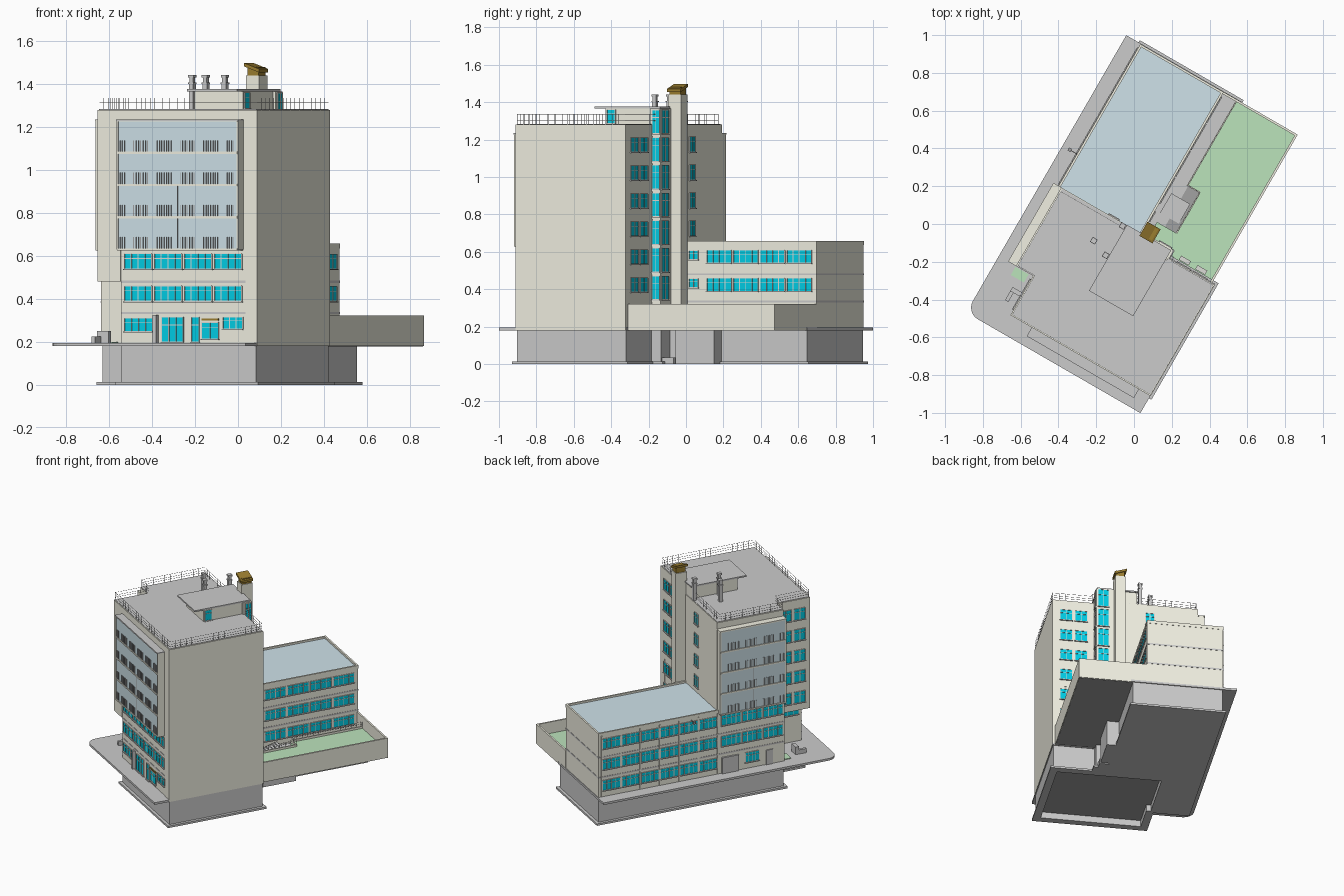
import bpy, bmesh, math
from mathutils import Matrix, Vector

if "Cube" in bpy.data.objects:
    bpy.data.objects.remove(bpy.data.objects["Cube"])

ROT = Matrix.Rotation(math.radians(-30), 4, 'Z')   # plan is turned 30 degrees
WALL, GREY, DARK = (.88, .87, .76), (.62, .62, .62), (.36, .36, .36)
CYAN, GLASS, GRASS, BROWN = (.0, .62, .80), (.62, .76, .82), (.50, .77, .50), (.33, .21, .03)
FRAME = (.72, .72, .68)
parts, mats = {}, {}


def part(name, col):
    return parts.setdefault(name, (bmesh.new(), col))[0]


def prism(name, col, pts, z0, z1):
    bm = part(name, col)
    lo = [bm.verts.new((x, y, z0)) for x, y in pts]
    hi = [bm.verts.new((x, y, z1)) for x, y in pts]
    bm.faces.new(lo[::-1])
    bm.faces.new(hi)
    n = len(pts)
    for i in range(n):
        j = (i + 1) % n
        bm.faces.new((lo[i], lo[j], hi[j], hi[i]))
    return lo + hi


def box(name, col, x0, x1, y0, y1, z0, z1):
    return prism(name, col, [(x0, y0), (x1, y0), (x1, y1), (x0, y1)], z0, z1)


def on_wall(name, col, face, c, d, a0, a1, z0, z1):
    """Box standing d proud of the wall plane c; face is like 'x+' or 'y-'."""
    lo, hi = (c - .004, c + d) if face[1] == '+' else (c - d, c + .004)
    if face[0] == 'x':
        box(name, col, lo, hi, a0, a1, z0, z1)
    else:
        box(name, col, a0, a1, lo, hi, z0, z1)


def window(face, c, a0, a1, z0, z1, n=4):
    on_wall('window_panes', CYAN, face, c, .002, a0, a1, z0, z1)
    t = .002
    for i in range(n + 1):
        a = a0 + (a1 - a0) * i / n
        on_wall('window_frames', FRAME, face, c, .005, a - t, a + t, z0, z1)
    for z in (z0, z0 + (z1 - z0) * .68, z1):
        on_wall('window_frames', FRAME, face, c, .005, a0, a1, z - .0015, z + .0015)
    on_wall('window_sills', GREY, face, c, .009, a0 - .004, a1 + .004, z0 - .006, z0 - .002)


def window_row(face, c, a0, pitch, count, z0, z1, gap=.014):
    for i in range(count):
        window(face, c, a0 + i * pitch, a0 + (i + 1) * pitch - gap, z0, z1)


def glazed_bay(face, c, d, a0, a1):
    on_wall('bay_glazing', GLASS, face, c, d - .006, a0 + .004, a1 - .004, .635, 1.23)
    for i in range(5):
        z = .63 + .15 * i
        on_wall('bay_floors', WALL, face, c, d, a0, a1, z - .005, z + .005)
        if i == 4:
            break
        k, s = int((a1 - a0) / .0125), .0125
        for j in range(1, k):
            if j % 10 not in (4, 5, 6):       # grouped balusters
                a = a0 + j * s
                on_wall('bay_balusters', DARK, face, c, d - .002, a - .0015, a + .0015, z + .005, z + .058)
    for a in (a0, a1):
        on_wall('bay_floors', WALL, face, c, d - .002, a - .004, a + .004, .63, 1.23)
    m = (a0 + a1) / 2
    on_wall('bay_balusters', DARK, face, c, d - .003, m - .0015, m + .0015, .636, .93)


def railing(name, pts, z0, heights, step, t=.0007, closed=True):
    pts = [Vector(p) for p in pts]
    for p, q in zip(pts, pts[1:] + (pts[:1] if closed else [])):
        x0, x1, y0, y1 = min(p.x, q.x), max(p.x, q.x), min(p.y, q.y), max(p.y, q.y)
        for h in heights:
            box(name, GREY, x0 - t, x1 + t, y0 - t, y1 + t, z0 + h - t, z0 + h + t)
        n = max(1, round((q - p).length / step))
        for i in range(n):
            v = p.lerp(q, i / n)
            box(name, GREY, v.x - t, v.x + t, v.y - t, v.y + t, z0, z0 + heights[-1])


# basement with plinth; the tower half is recessed underneath
for n, g, z0, z1 in (('basement', 0, 0, .182), ('plinth', .02, 0, .014)):
    prism(n, GREY, [(-.2, -.1), (.25 + g, -.1), (.25 + g, -.01 + g), (.155 + g, -.01 + g), (.155 + g, .838 + g),
          (-.44 - g, .838 + g), (-.44 - g, -.5 - g), (-.2, -.5 - g)], z0, z1)
    box(n, GREY, -.2 - g, -.17, -.74 - g, -.5, z0, z1)
    box(n, GREY, -.17, .525 + g, -.74 - g, -.71, z0, z1)
    box(n, GREY, .495, .525 + g, -.71, -.068 + g, z0, z1)
    box(n, GREY, .25, .495, -.1, -.068 + g, z0, z1)
box('basement_floor', DARK, -.2, .5, -.72, -.09, .045, .06)
box('terrace_base', GREY, .15, .235, .07, .31, 0, .18)
box('basement_step', GREY, .13, .24, -.012, .06, 0, .035)

# pavement slab with one rounded corner
arc = [(-.465 + .07 * math.cos(a), -.78 + .07 * math.sin(a))
       for a in [math.pi + math.pi / 12 * i for i in range(7)]]
prism('pavement', GREY, arc + [(.53, -.85), (.53, -.06), (.235, -.06), (.235, .32), (.17, .32),
      (.17, .845), (-.535, .845)], .18, .195)

# raised garden
prism('garden_bed', DARK, [(.15, -.05), (.51, -.05), (.51, .838), (.145, .838)], .178, .2)
prism('lawn', GRASS, [(.22, -.05), (.505, -.05), (.505, .834), (.145, .834), (.145, .315), (.22, .315)], .2, .24)
box('lawn', GRASS, .1, .23, -.03, .07, .19, .235)
box('garden_wall', WALL, .502, .514, -.062, .843, .18, .322)
box('garden_wall', WALL, .06, .502, .831, .843, .18, .322)
box('garden_wall', WALL, .14, .148, .315, .831, .19, .255)
box('garden_wall', WALL, .148, .22, .315, .323, .19, .255)
box('garden_wall', WALL, .215, .223, .07, .315, .19, .255)
railing('terrace_railing', [(.144, .83), (.144, .319), (.219, .319), (.219, .08)], .255, (.015, .03), .04, closed=False)
for i in range(7):
    box('garden_stairs', GREY, .09, .205, .1 + i * .02, .12 + i * .02, .19, .2 + .006 * i)
for i in range(2):
    box('garden_benches', FRAME, .30 + .1 * i, .36 + .1 * i, -.045, -.02, .24, .262)

# low wing with parapet and flat roof
box('wing', WALL, -.445, .06, -.05, .84, .18, .64)
box('wing_roof', GLASS, -.435, .05, -.03, .83, .638, .644)
box('wing_parapet', WALL, -.447, -.435, -.03, .842, .635, .657)
box('wing_parapet', WALL, .05, .062, -.03, .842, .635, .657)
box('wing_parapet', WALL, -.435, .05, .83, .842, .635, .657)

# tower: narrow lower floors, wider upper floors
prism('tower_lower', WALL, [(-.2, -.742), (.53, -.742), (.53, -.067), (.1, -.067), (.1, -.032), (-.445, -.032),
      (-.445, -.503), (-.2, -.503)], .18, .63)
upper = [(-.325, -.745), (.532, -.745), (.532, -.065), (.1, -.065), (.1, -.025), (-.43, -.025), (-.43, -.505), (-.325, -.505)]
prism('tower_upper', WALL, upper, .63, 1.28)
box('tower_upper', WALL, -.325, -.2, -.745, -.505, .48, .63)
box('tower_upper', WALL, .47, .532, -.745, -.065, .18, .63)
prism('tower_roof', GREY, [(x * .985 + .001, y * .985 - .005) for x, y in upper], 1.275, 1.283)
railing('roof_railing', [(-.318, -.738), (.528, -.738), (.528, -.072), (.27, -.072), (.27, -.045),
        (-.422, -.045), (-.422, -.498), (-.318, -.498)], 1.28, (.02, .035, .055), .04)

# belts around the lower floors
for z in (.335, .48):
    on_wall('belts', GREY, 'y-', -.742, .002, -.2, .47, z - .005, z + .005)
    on_wall('belts', GREY, 'x-', -.445, .002, -.503, .842, z - .005, z + .005)
    on_wall('belts', GREY, 'x+', .06, .002, -.02, .842, z - .005, z + .005)
    on_wall('belts', GREY, 'y+', .84, .002, -.447, .062, z - .005, z + .005)

# ribbon windows: front, wing sides, tower side
for z in (.39, .54):
    window_row('y-', -.742, -.18, .161, 4, z, z + .07)
for z in (.24, .39, .54):
    window_row('x+', .06, .165, .165, 4, z, z + .068)
    window('x+', .06, .055, .11, z + .02, z + .066, 2)
    window_row('x-', -.445, -.015, .14, 6, z, z + .072)
    if z > .3:
        window_row('x-', -.445, -.49, .152, 3, z, z + .072)
for i in range(7):
    y = -.022 + .14 * i
    on_wall('wing_piers', WALL, 'x-', -.445, .006, y - .004, y + .004, .2, .635)

# ground floor entrances
window('y-', -.742, -.18, -.03, .25, .31)
window('y-', -.742, .02, .135, .2, .315, 3)
window('y-', -.742, .18, .22, .2, .315, 1)
window('y-', -.742, .235, .325, .215, .29, 2)
window('y-', -.742, .35, .455, .26, .315, 3)
on_wall('entrance_lintel', BROWN, 'y-', -.742, .006, .235, .325, .3, .308)
on_wall('entrance_pier', GREY, 'y-', -.742, .02, -.02, .0, .195, .325)
on_wall('side_doors', GREY, 'x-', -.445, .012, -.17, -.05, .195, .31)
window('x-', -.445, -.32, -.22, .24, .31)
on_wall('side_doors', GREY, 'x-', -.445, .006, -.42, -.37, .195, .3)
window('x-', -.2, -.72, -.6, .39, .46, 3)

# small tower windows
for i in range(6):
    z = .385 + .15 * i
    window('y+', -.065, .30, .38, z, z + .075, 2)
    window('y+', -.065, .40, .48, z, z + .075, 2)
    if i > 1:
        window('y+', -.025, -.14, -.08, z, z + .08, 2)
    if i > 0:
        window('x-', -.325, -.71, -.63, z, z + .08, 2)
        window('x-', -.325, -.61, -.53, z, z + .08, 2)

# glazed balcony bays
glazed_bay('y-', -.745, .052, -.19, .456)
glazed_bay('x-', -.43, .046, -.5, -.03)
box('bay_caps', WALL, -.478, -.428, -.505, -.025, 1.228, 1.236)
box('front_bay_cap', GREY, -.195, .46, -.798, -.745, 1.228, 1.236)

# glazed stair shaft
box('stair_shaft', WALL, .1, .248, -.08, -.015, .18, 1.365)
for i in range(7):
    z = .345 + .148 * i
    window('x+', .248, -.063, -.02, z, z + .125, 2)
    window('y+', -.015, .165, .235, z, z + .125, 2)
    on_wall('stair_bands', WALL, 'x+', .248, .006, -.07, -.012, z - .014, z - .006)

# roof house
box('roof_house', WALL, -.025, .235, -.36, -.03, 1.28, 1.367)
box('roof_house_slab', GREY, -.03, .24, -.425, -.022, 1.366, 1.376)
window('x+', .235, -.35, -.30, 1.287, 1.36, 1)

# chimney with sloping cap
box('chimney', WALL, .063, .132, -.035, .045, .18, 1.44)
box('chimney_vent', BROWN, .069, .126, -.029, .039, 1.44, 1.48)
for v in box('chimney_cap', BROWN, .056, .136, -.04, .046, 1.482, 1.498):
    v.co.z -= (v.co.x - .056) * .35

# roof vents
for x, y in ((-.14, -.183), (-.047, -.218), (-.047, -.039)):
    box('roof_vents', GREY, x - .012, x + .012, y - .012, y + .012, 1.28, 1.40)
    box('roof_vents', GREY, x - .015, x + .015, y - .015, y + .015, 1.40, 1.407)
    box('roof_vents', GREY, x - .010, x + .010, y - .010, y + .010, 1.407, 1.43)
    box('roof_vents', GREY, x - .014, x + .014, y - .014, y + .014, 1.43, 1.442)

# wall lamp, corner lawn and street furniture
box('wall_lamp', DARK, -.49, -.44, .168, .172, .62, .624)
box('wall_lamp', DARK, -.5, -.482, .161, .179, .615, .632)
box('corner_lawn', GRASS, -.43, -.35, -.56, -.51, .19, .2)
box('street_bench', GREY, -.39, -.33, -.635, -.61, .195, .25)
box('street_bench', GREY, -.39, -.37, -.69, -.635, .195, .225)

# turn every part into an object
for name, (bm, col) in parts.items():
    bmesh.ops.transform(bm, matrix=ROT, verts=bm.verts)
    bmesh.ops.recalc_face_normals(bm, faces=bm.faces)
    me = bpy.data.meshes.new(name)
    bm.to_mesh(me)
    bm.free()
    if col not in mats:
        mats[col] = bpy.data.materials.new('paint_%d' % len(mats))
        mats[col].diffuse_color = (*col, 1)
    me.materials.append(mats[col])
    bpy.context.collection.objects.link(bpy.data.objects.new(name, me))

for m in bpy.data.materials:
    if m.users and not m.is_grease_pencil:
        m.use_nodes = True
        m.node_tree.nodes["Principled BSDF"].inputs["Base Color"].default_value = m.diffuse_color
